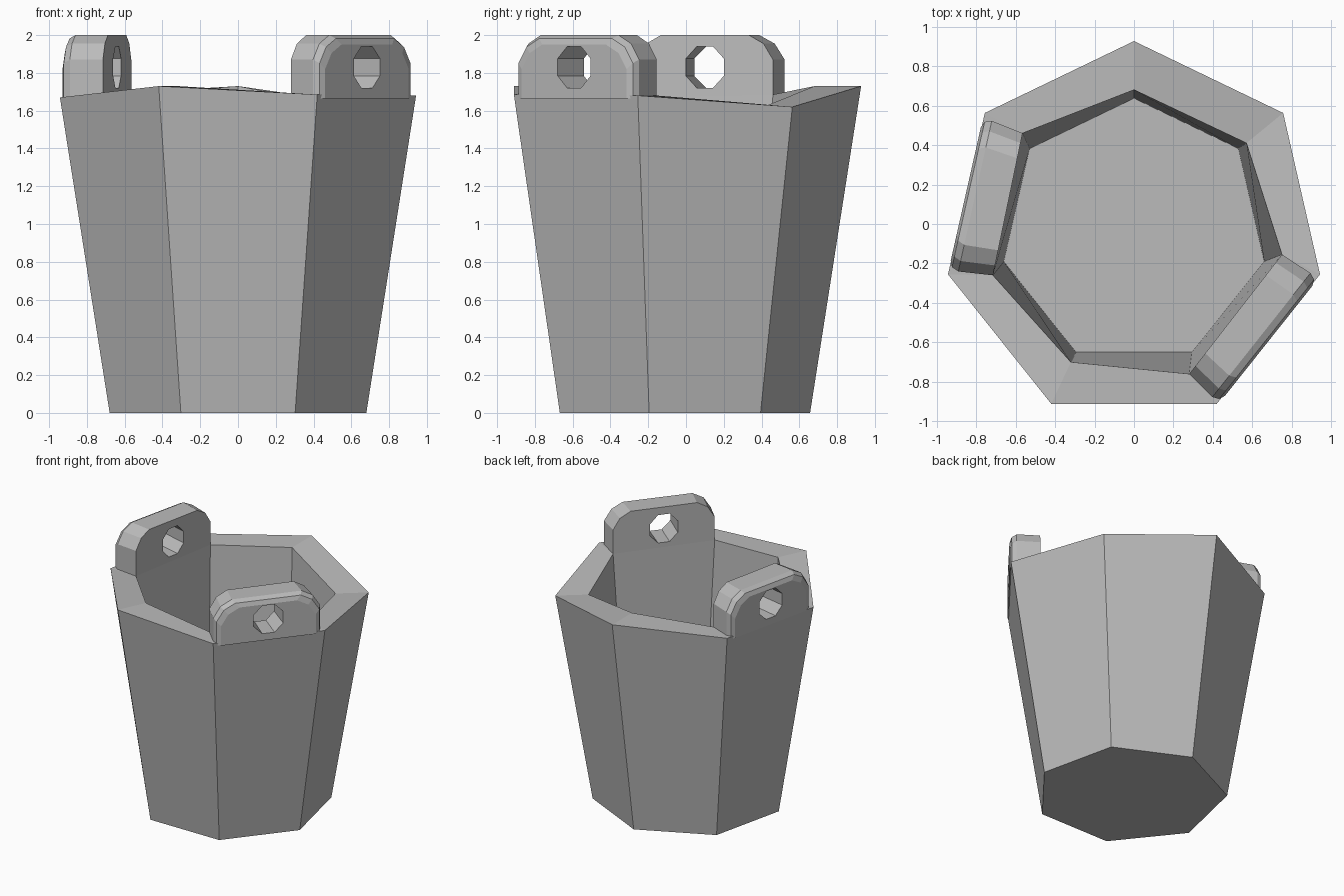
import bpy, bmesh, math
from mathutils import Vector

cube = bpy.data.objects.get("Cube")
if cube:
    bpy.data.objects.remove(cube)

grey = bpy.data.materials.new("plain_grey")
grey.use_nodes = True
grey.diffuse_color = (0.5, 0.5, 0.5, 1)
grey.node_tree.nodes["Principled BSDF"].inputs["Base Color"].default_value = (0.5, 0.5, 0.5, 1)

SIDES = 7


def finish(bm, name):
    bmesh.ops.recalc_face_normals(bm, faces=bm.faces)
    mesh = bpy.data.meshes.new(name)
    bm.to_mesh(mesh)
    bm.free()
    mesh.materials.append(grey)
    obj = bpy.data.objects.new(name, mesh)
    bpy.context.collection.objects.link(obj)
    return obj


def heptagon(radius, z):
    """Corners from the back one, running towards +x."""
    step = math.tau / SIDES
    return [Vector((radius * math.sin(i * step), radius * math.cos(i * step) - 0.04, z))
            for i in range(SIDES)]


def bridge(bm, a, b):
    n = len(a)
    for i in range(n):
        j = (i + 1) % n
        bm.faces.new((a[i], a[j], b[j], b[i]))


# Bucket: tapered outer wall, uneven rim, steep inner wall and floor
rim_heights = [1.73, 1.62, 1.68, 1.685, 1.73, 1.67, 1.685]
inner_rim = [(0, 0.68), (0.57, 0.41), (0.75, -0.155), (0.28, -0.76),
             (-0.32, -0.70), (-0.715, -0.26), (-0.565, 0.46)]
outer_top = heptagon(0.967, 0)
for corner, z in zip(outer_top, rim_heights):
    corner.z = z
inner_top = [Vector((x, y, z)) for (x, y), z in zip(inner_rim, rim_heights)]

bm = bmesh.new()
loops = [heptagon(0.537, 0), heptagon(0.697, 0), outer_top, inner_top, heptagon(0.677, 0.1)]
rings = [[bm.verts.new(p) for p in loop] for loop in loops]
for low, high in zip(rings, rings[1:]):
    bridge(bm, low, high)
bm.faces.new(rings[0])
bm.faces.new(rings[-1])
finish(bm, "bucket")


# Handle lugs: rounded plates with an eight-sided hole, bevelled on the outside
def lug(name, inner, outer):
    ia, ib = (Vector(p) for p in inner)
    oa, ob = (Vector(p) for p in outer)
    length = (ob - oa).length
    half = length / 2
    base, hole_z, hole_r = 1.665, 1.83, 0.12

    def place(t, z, depth):
        s = t / length + 0.5
        p = ia.lerp(ib, s).lerp(oa.lerp(ob, s), depth)
        return bm.verts.new((p.x, p.y, z))

    def outline(depth, shrink):
        h, top = half - shrink, 2 - shrink
        left = [(-h, base), (-h, top - 0.13), (-h + 0.055, top - 0.045), (-h + 0.14, top)]
        return [place(t, z, depth) for t, z in left + [(-t, z) for t, z in reversed(left)]]

    def hole(depth):
        angles = [math.radians(247.5 - 45 * i) for i in range(8)]
        return [place(hole_r * math.cos(a), hole_z + hole_r * math.sin(a), depth) for a in angles]

    bm = bmesh.new()
    layers = [hole(0), outline(0, 0), outline(0.78, 0), outline(0.94, 0.018),
              outline(1, 0.05), hole(1)]
    for a, b in zip(layers, layers[1:] + layers[:1]):
        bridge(bm, a, b)
    finish(bm, name)


lug("front_left_lug", [(0.28, -0.76), (0.75, -0.155)], [(0.43, -0.91), (0.935, -0.275)])
lug("right_lug", [(-0.715, -0.26), (-0.565, 0.46)], [(-0.94, -0.235), (-0.765, 0.54)])
